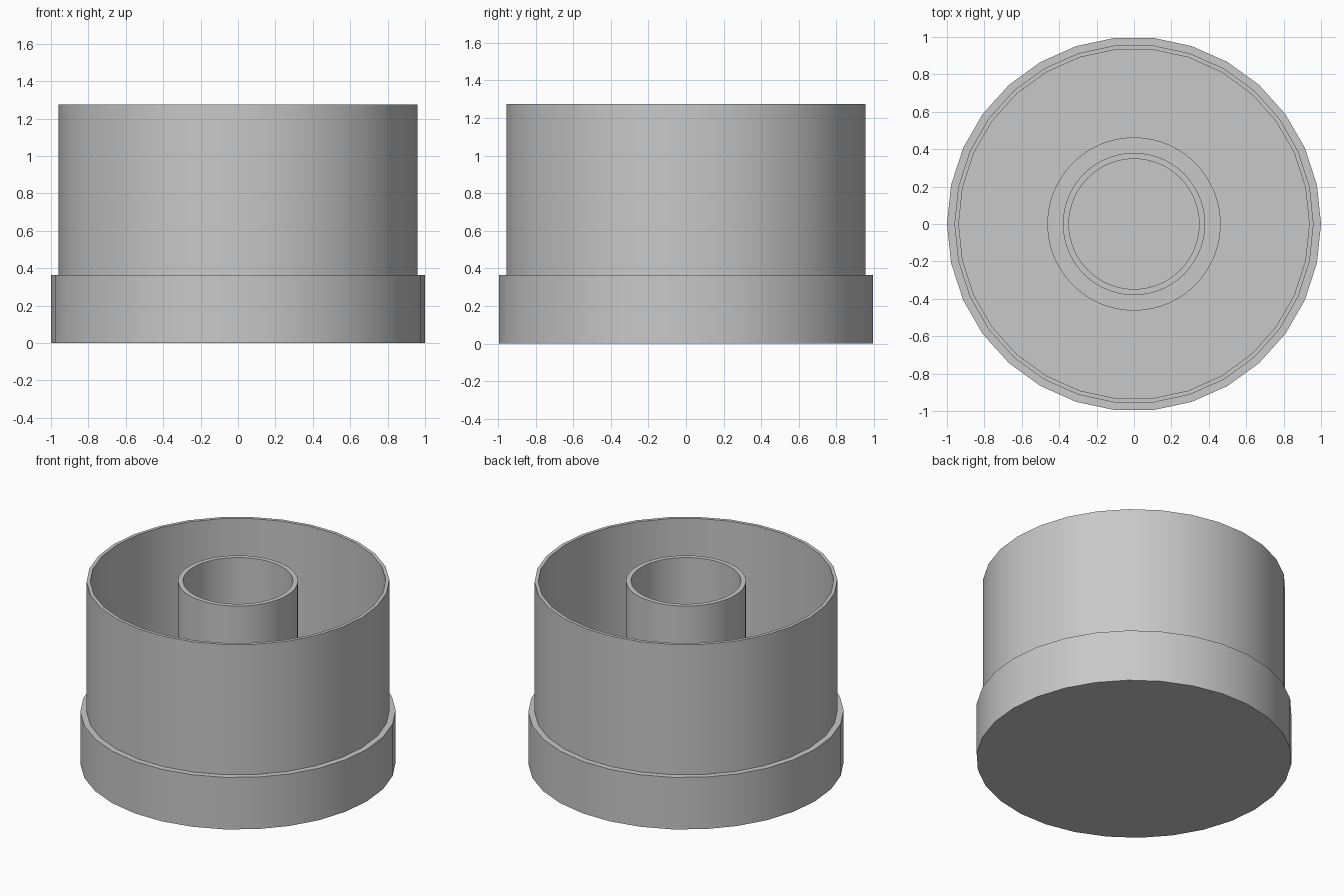
import bpy
import bmesh
import math

cube = bpy.data.objects.get("Cube")
if cube:
    bpy.data.objects.remove(cube, do_unlink=True)

grey = bpy.data.materials.new("plain_grey")
grey.use_nodes = True
colour = (0.58, 0.58, 0.58, 1)
grey.diffuse_color = colour
grey.node_tree.nodes["Principled BSDF"].inputs["Base Color"].default_value = colour

HEIGHT = 1.275
LEDGE = 0.364
FLOOR = 0.06


def lathe(name, profile, sides, closed=False):
    """Turn a (radius, z) profile round z; an open profile is capped at both ends."""
    bm = bmesh.new()
    rings = []
    for radius, z in profile:
        angles = [2 * math.pi * i / sides for i in range(sides)]
        rings.append([bm.verts.new((radius * math.cos(a), radius * math.sin(a), z))
                      for a in angles])
    pairs = list(zip(rings, rings[1:]))
    if closed:
        pairs.append((rings[-1], rings[0]))
    else:
        bm.faces.new(rings[0])
        bm.faces.new(rings[-1])
    for low, high in pairs:
        for i in range(sides):
            j = (i + 1) % sides
            bm.faces.new((low[i], low[j], high[j], high[i]))
    bmesh.ops.recalc_face_normals(bm, faces=bm.faces)
    mesh = bpy.data.meshes.new(name)
    bm.to_mesh(mesh)
    bm.free()
    mesh.materials.append(grey)
    obj = bpy.data.objects.new(name, mesh)
    bpy.context.collection.objects.link(obj)
    bpy.ops.object.select_all(action="DESELECT")
    obj.select_set(True)
    bpy.context.view_layer.objects.active = obj
    bpy.ops.object.shade_smooth_by_angle(angle=math.radians(30))
    return obj


# Outer cup: wide base collar, thin wall, closed floor
lathe("outer_cup", [(1, 0), (1, LEDGE), (0.96, LEDGE), (0.96, HEIGHT),
                    (0.937, HEIGHT), (0.937, FLOOR)], 30)

# Central tube with a thicker foot, sunk slightly into the floor
lathe("central_tube", [(0.463, FLOOR / 2), (0.463, LEDGE), (0.38, LEDGE),
                       (0.38, HEIGHT), (0.348, HEIGHT), (0.348, FLOOR / 2)],
      80, closed=True)
